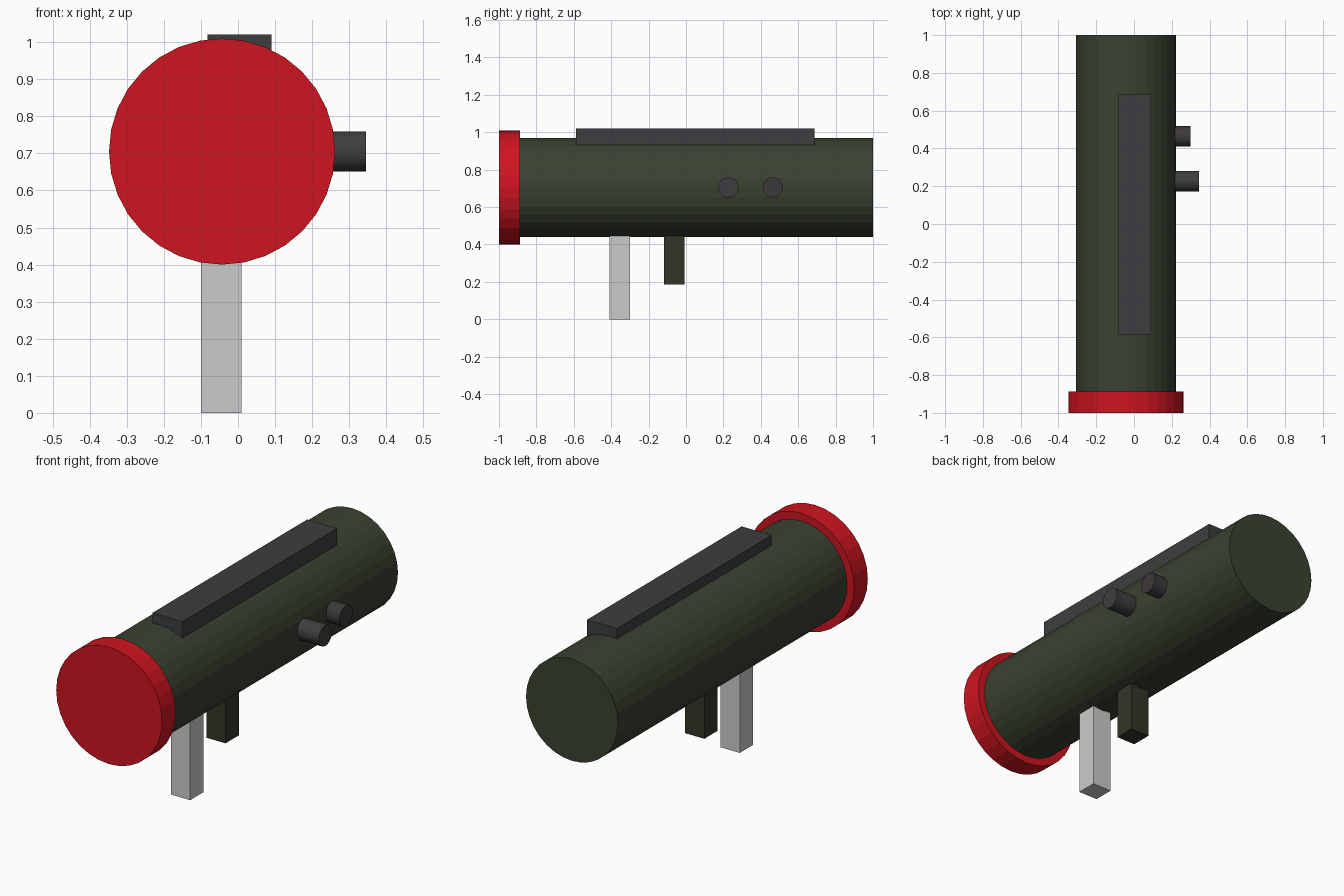
import bpy
from math import pi

if "Cube" in bpy.data.objects:
    bpy.data.objects.remove(bpy.data.objects["Cube"])

CX, CZ = -0.043, 0.705  # axis of the tube


def material(name, rgb):
    m = bpy.data.materials.new(name)
    m.diffuse_color = (*rgb, 1)
    m.use_nodes = True
    m.node_tree.nodes["Principled BSDF"].inputs["Base Color"].default_value = m.diffuse_color
    return m


GREEN = material("olive_green", (0.042, 0.054, 0.030))
RED = material("red", (0.62, 0.007, 0.014))
DARK = material("dark_grey", (0.048, 0.048, 0.051))
WARM = material("warm_dark_grey", (0.046, 0.040, 0.042))
BROWN = material("dark_brown", (0.036, 0.034, 0.020))


def finish(name, mat):
    ob = bpy.context.object
    ob.name = name
    if mat:
        ob.data.materials.append(mat)
    return ob


def cylinder(name, radius, start, end, axis, mat):
    """Flat-shaded 32-sided cylinder between two points along x or y."""
    mid = [(a + b) / 2 for a, b in zip(start, end)]
    depth = sum(abs(b - a) for a, b in zip(start, end))
    rot = (pi / 2, 0, 0) if axis == "y" else (0, pi / 2, 0)
    bpy.ops.mesh.primitive_cylinder_add(vertices=32, radius=radius, depth=depth,
                                        location=mid, rotation=rot)
    return finish(name, mat)


def box(name, lo, hi, mat=None):
    bpy.ops.mesh.primitive_cube_add(size=1, location=[(a + b) / 2 for a, b in zip(lo, hi)])
    ob = finish(name, mat)
    ob.scale = [b - a for a, b in zip(lo, hi)]
    return ob


# Main tube and front cap
cylinder("tube", 0.265, (CX, -0.90, CZ), (CX, 1.0, CZ), "y", GREEN)
cylinder("front_cap", 0.305, (CX, -1.0, CZ), (CX, -0.887, CZ), "y", RED)

# Top rail, sunk into the tube
box("top_rail", (-0.082, -0.587, 0.92), (0.09, 0.686, 1.02), DARK)

# Two side knobs of different length
for name, y, x_end, mat in (("long_knob", 0.227, 0.345, DARK),
                            ("short_knob", 0.464, 0.298, WARM)):
    cylinder(name, 0.054, (0.12, y, CZ), (x_end, y, CZ), "x", mat)

# Handles below the tube
box("front_leg", (-0.10, -0.408, 0.0), (0.01, -0.30, 0.47))
box("rear_grip", (-0.10, -0.117, 0.185), (0.01, -0.008, 0.47), BROWN)
